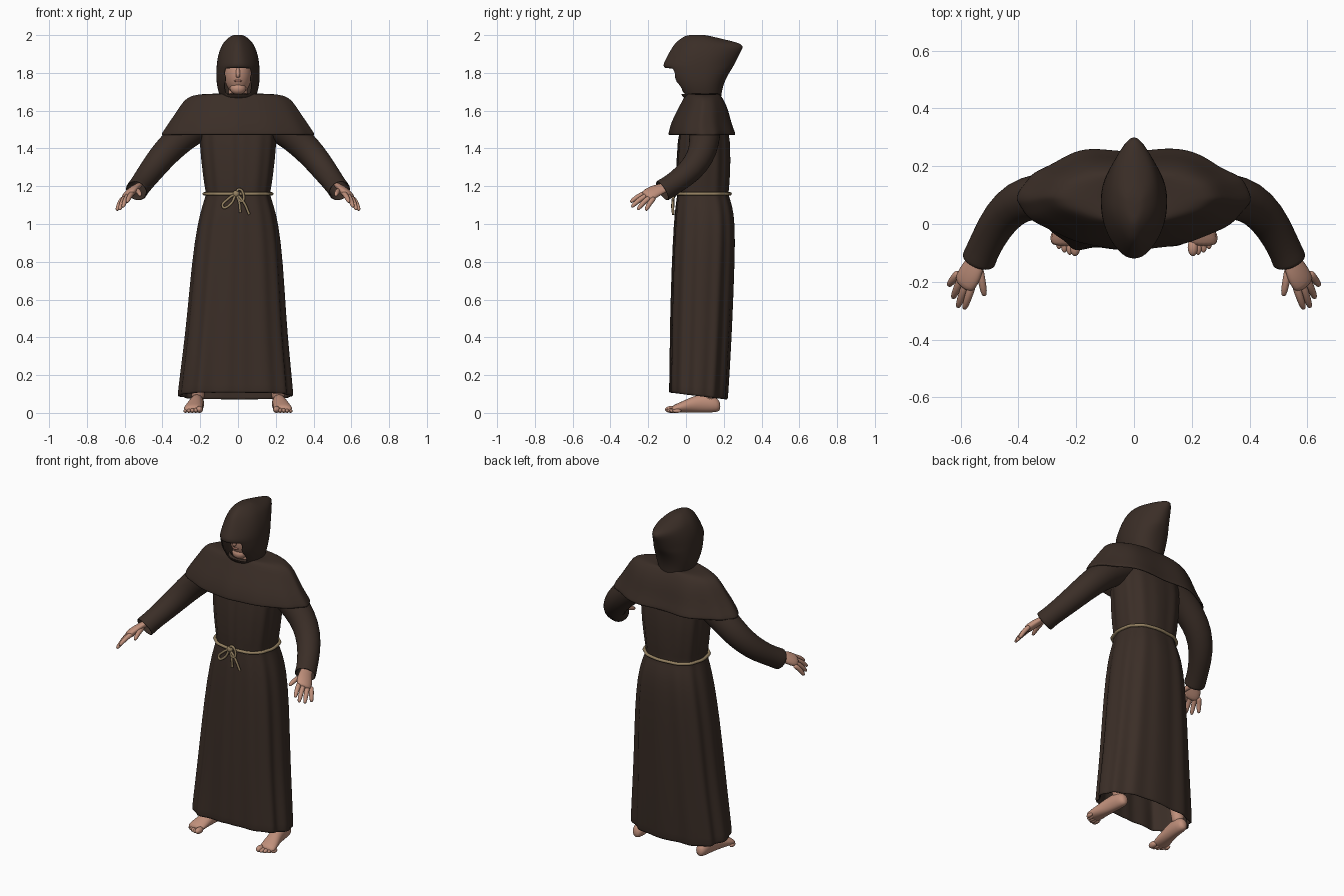
import bpy, bmesh
from math import sin, cos, pi, copysign, exp
from mathutils import Vector

if "Cube" in bpy.data.objects:
    bpy.data.objects.remove(bpy.data.objects["Cube"])


def material(name, rgb):
    m = bpy.data.materials.new(name)
    m.use_nodes = True
    m.diffuse_color = (*rgb, 1)
    bsdf = m.node_tree.nodes["Principled BSDF"]
    bsdf.inputs["Base Color"].default_value = (*rgb, 1)
    bsdf.inputs["Roughness"].default_value = 0.8
    return m


CLOTH = material("brown cloth", (0.043, 0.027, 0.02))
SKIN = material("skin", (0.53, 0.28, 0.2))
ROPE = material("tan rope", (0.3, 0.22, 0.12))
LIPS = material("lips", (0.4, 0.18, 0.13))


def finish(bm, name, mat, thick=0, smooth=1):
    """Turn a bmesh into a smooth object, optionally thickened inward."""
    bmesh.ops.recalc_face_normals(bm, faces=bm.faces)
    me = bpy.data.meshes.new(name)
    bm.to_mesh(me)
    bm.free()
    me.materials.append(mat)
    for p in me.polygons:
        p.use_smooth = True
    ob = bpy.data.objects.new(name, me)
    bpy.context.collection.objects.link(ob)
    if thick:
        mod = ob.modifiers.new("thickness", "SOLIDIFY")
        mod.thickness = thick
        mod.offset = -1
    if smooth:
        mod = ob.modifiers.new("smooth", "SUBSURF")
        mod.levels = mod.render_levels = smooth


def loft(rings, cap_start=True, cap_end=True):
    """Skin a list of closed rings with quads."""
    bm = bmesh.new()
    rows = [[bm.verts.new(p) for p in ring] for ring in rings]
    for lo, hi in zip(rows, rows[1:]):
        n = len(lo)
        for i in range(n):
            j = (i + 1) % n
            bm.faces.new((lo[i], lo[j], hi[j], hi[i]))
    if cap_start:
        bm.faces.new(rows[0])
    if cap_end:
        bm.faces.new(rows[-1])
    return bm


def ring(z, w, front, back, xc=0, power=2, front_power=None, yc=None,
         pinch=0, fold=0, count=12, n=64):
    """Horizontal cross-section; angle zero points to the front."""
    yc = (front + back) / 2 if yc is None else yc
    pts = []
    for i in range(n):
        a = 2 * pi * i / n
        s, c = sin(a), cos(a)
        e = 2 / (front_power if front_power and c > 0 else power)
        f = 1 + fold * (cos(count * a + 0.6) + 0.6 * cos((count // 2) * a + 2))
        x = w * copysign(abs(s) ** e, s) * (1 - pinch * c * c)
        y = ((front if c > 0 else back) - yc) * abs(c) ** e
        pts.append(Vector((xc + x * f, yc + y * f, z)))
    return pts


def tube(name, path, mat, side=(0, 0, 1), flat=1, n=12, thick=0, open_end=False):
    """Sweep an ellipse along (x, y, z, radius) points."""
    P = [Vector(p[:3]) for p in path]
    rings = []
    for k, p in enumerate(P):
        t = (P[min(k + 1, len(P) - 1)] - P[max(k - 1, 0)]).normalized()
        u = Vector(side)
        u = (u - t * u.dot(t)).normalized()
        v = t.cross(u)
        r = path[k][3]
        rings.append([p + u * r * cos(2 * pi * i / n) + v * r * flat * sin(2 * pi * i / n)
                      for i in range(n)])
    finish(loft(rings, not open_end, not open_end), name, mat, thick)


def ball(name, loc, size, mat):
    bm = bmesh.new()
    bmesh.ops.create_uvsphere(bm, u_segments=24, v_segments=16, radius=1)
    for v in bm.verts:
        v.co = Vector(loc) + Vector(a * b for a, b in zip(v.co, size))
    finish(bm, name, mat, smooth=0)


def rope(name, pts, radius, cyclic=False):
    cu = bpy.data.curves.new(name, "CURVE")
    cu.dimensions = "3D"
    cu.bevel_depth = radius
    cu.bevel_resolution = 2
    cu.resolution_u = 6
    cu.use_fill_caps = True
    sp = cu.splines.new("BEZIER")
    sp.bezier_points.add(len(pts) - 1)
    for b, p in zip(sp.bezier_points, pts):
        b.co = p
        b.handle_left_type = b.handle_right_type = "AUTO"
    sp.use_cyclic_u = cyclic
    cu.materials.append(ROPE)
    bpy.context.collection.objects.link(bpy.data.objects.new(name, cu))


# Robe: height, half width, front, back, fold depth
ROBE = [(0.09, 0.298, -0.086, 0.218, 0.026), (0.11, 0.298, -0.086, 0.22, 0.026),
        (0.3, 0.277, -0.084, 0.233, 0.025), (0.5, 0.257, -0.082, 0.243, 0.024),
        (0.8, 0.236, -0.073, 0.255, 0.022), (1.0, 0.211, -0.063, 0.258, 0.019),
        (1.1, 0.185, -0.054, 0.243, 0.015), (1.15, 0.169, -0.046, 0.224, 0.01),
        (1.17, 0.169, -0.046, 0.224, 0.01), (1.22, 0.178, -0.051, 0.23, 0.017),
        (1.45, 0.205, -0.048, 0.238, 0.017), (1.6, 0.2, -0.01, 0.2, 0),
        (1.66, 0.1, 0.02, 0.17, 0)]
robe_rings = []
for z, w, front, back, fold in ROBE:
    r = ring(z, w, front, back, xc=-0.015 * max(0, 1 - z), power=2.5, fold=fold, n=96)
    r[0].y += 0.008  # front seam groove
    for p in r:
        if p.y < 0.05:  # skirt fold falling over the right foot
            p.y -= 0.03 * max(0, 0.9 - z) * exp(-((p.x + 0.22) / 0.06) ** 2)
        if z < 0.2:     # hem drops towards the back
            p.z -= 0.12 * (p.y - 0.05)
    robe_rings.append(r)
finish(loft(robe_rings, cap_start=False), "robe", CLOTH, thick=0.012)

# Shoulder cape
CAPE = [(1.69, 0.09, 0.0, 0.175), (1.69, 0.17, 0.0, 0.178), (1.682, 0.245, -0.003, 0.185),
        (1.655, 0.286, -0.018, 0.205), (1.6, 0.32, -0.047, 0.228),
        (1.54, 0.361, -0.077, 0.24), (1.49, 0.394, -0.09, 0.258), (1.472, 0.404, -0.093, 0.263)]
cape_rings = []
for k, (z, w, front, back) in enumerate(CAPE):
    r = ring(z, w, front, back, power=2.2, front_power=1.75, fold=0.0015 * k)
    for p in r:
        if p.y > 0.1:  # shoulder blades with a hollow between them
            p.y -= 0.0015 * k * cos(2 * pi * p.x / 0.32)
    cape_rings.append(r)
finish(loft(cape_rings, cap_start=False, cap_end=False), "shoulder_cape", CLOTH, thick=0.01)

# Hood: height, half width, front, back, pinch of the front and back points
HOOD = [(1.655, 0.09, 0.0, 0.185, 0), (1.688, 0.1, -0.03, 0.187, 0),
        (1.74, 0.114, -0.07, 0.198, 0), (1.79, 0.115, -0.094, 0.222, 0.05),
        (1.822, 0.114, -0.108, 0.243, 0.15), (1.838, 0.113, -0.125, 0.252, 0.25),
        (1.87, 0.11, -0.108, 0.268, 0.3), (1.91, 0.101, -0.088, 0.288, 0.35),
        (1.945, 0.086, -0.066, 0.31, 0.42), (1.962, 0.075, -0.052, 0.27, 0.42),
        (1.98, 0.059, -0.03, 0.19, 0.35), (1.995, 0.038, -0.005, 0.13, 0.3),
        (2.002, 0.02, 0.02, 0.09, 0)]
bm = loft([ring(z, w, f, b, power=2.25, yc=0.08, pinch=p) for z, w, f, b, p in HOOD],
          cap_start=False)
opening = []
for face in bm.faces:
    c = face.calc_center_median()
    if c.y < 0.03 and abs(c.x) < 0.068 and 1.69 < c.z < 1.822:
        opening.append(face)
bmesh.ops.delete(bm, geom=opening, context="FACES")
finish(bm, "hood", CLOTH, thick=0.008)

# Head inside the hood
ball("head", (0, 0.062, 1.8), (0.074, 0.095, 0.118), SKIN)
ball("chin", (0, 0.014, 1.718), (0.042, 0.036, 0.034), SKIN)
ball("mouth", (0, -0.025, 1.757), (0.022, 0.007, 0.006), LIPS)
tube("nose", [(0, -0.022, 1.83, 0.01), (0, -0.034, 1.8, 0.011),
              (0, -0.038, 1.786, 0.013), (0, -0.028, 1.777, 0.01)], SKIN, side=(1, 0, 0))
tube("neck", [(0, 0.07, 1.6, 0.055), (0, 0.065, 1.68, 0.054), (0, 0.07, 1.76, 0.052)],
     SKIN, side=(1, 0, 0))

# Rope belt with a bow and two tails
belt = ring(1.16, 0.177, -0.056, 0.233, power=2.5, fold=0.01, n=48)
rope("rope_belt", belt, 0.009, cyclic=True)
knot = (-0.01, -0.063, 1.16)
ball("rope_knot", knot, (0.018, 0.014, 0.018), ROPE)
rope("bow_loop_right", [knot, (-0.05, -0.067, 1.135), (-0.08, -0.069, 1.09),
                        (-0.045, -0.072, 1.1), knot], 0.007)
rope("bow_loop_left", [knot, (0.005, -0.067, 1.184), (0.03, -0.067, 1.15),
                       (0.02, -0.07, 1.12), knot], 0.007)
rope("rope_tail_left", [knot, (0.03, -0.07, 1.115), (0.06, -0.068, 1.05)], 0.007)
rope("rope_tail_right", [knot, (0.006, -0.07, 1.115), (0.012, -0.071, 1.06)], 0.007)

# Sleeves, hands and feet on both sides
SLEEVE = [(0.14, 0.1, 1.56, 0.09), (0.25, 0.1, 1.5, 0.085), (0.33, 0.097, 1.432, 0.08),
          (0.4, 0.08, 1.36, 0.075), (0.46, 0.026, 1.282, 0.067),
          (0.505, -0.052, 1.222, 0.059), (0.53, -0.105, 1.188, 0.058), (0.538, -0.127, 1.175, 0.061)]
PALM = [(0.515, -0.06, 1.21, 0.03), (0.547, -0.13, 1.189, 0.036), (0.563, -0.165, 1.174, 0.046),
        (0.583, -0.2, 1.153, 0.047), (0.591, -0.218, 1.143, 0.037)]
FINGERS = {  # knuckle and tip
    "index_finger": ((0.56, -0.212, 1.164), (0.588, -0.295, 1.114)),
    "middle_finger": ((0.582, -0.207, 1.152), (0.61, -0.289, 1.088)),
    "ring_finger": ((0.6, -0.193, 1.14), (0.627, -0.257, 1.074)),
    "little_finger": ((0.612, -0.174, 1.132), (0.642, -0.213, 1.07)),
    "thumb": ((0.535, -0.155, 1.178), (0.517, -0.25, 1.15))}
FOOT = [(0.182, 0.212, 0.015, 0.035, 0.02), (0.165, 0.212, 0.033, 0.042, 0.04),
        (0.11, 0.215, 0.037, 0.052, 0.052), (0.05, 0.222, 0.039, 0.047, 0.047),
        (0, 0.23, 0.046, 0.036, 0.035), (-0.05, 0.238, 0.051, 0.025, 0.024),
        (-0.078, 0.24, 0.046, 0.019, 0.016)]
for side, s in (("left", 1), ("right", -1)):
    def flip(p):
        return (p[0] * s, *p[1:])

    tube(side + "_sleeve", [flip(p) for p in SLEEVE], CLOTH, n=24, thick=0.009, open_end=True)
    tube(side + "_palm", [flip(p) for p in PALM], SKIN,
         side=flip((0.05, 0.04, -0.035)), flat=0.5, n=16)
    for name, (a, b) in FINGERS.items():
        a, b = Vector(flip(a)), Vector(flip(b))
        path = []
        for t, r in ((-0.2, 0.012), (0.1, 0.015), (0.5, 0.014), (0.85, 0.012), (1, 0.007)):
            p = a.lerp(b, t)
            p.z += 0.03 * t * (1 - t)  # slight curl
            path.append((*p, r))
        tube(side + "_" + name, path, SKIN, n=10)
    # Foot sections run from heel to ball
    rings = [[(s * (xc + hw * cos(k * pi / 8)), y, max(0.002, zc + hh * sin(k * pi / 8)))
              for k in range(16)] for y, xc, hw, zc, hh in FOOT]
    finish(loft(rings), side + "_foot", SKIN)
    for k in range(5):
        size = 0.018 if k == 0 else 0.0135 - 0.0007 * k
        ball(f"{side}_toe_{k + 1}", (s * (0.204 + 0.0185 * k), -0.08 + 0.002 * k * k, size),
             (size, 0.031 - 0.002 * k, size), SKIN)
    tube(side + "_shin", [flip((0.213, 0.125, 0.05, 0.036)), flip((0.212, 0.12, 0.12, 0.036)),
                          flip((0.2, 0.1, 0.3, 0.05)), flip((0.18, 0.09, 0.5, 0.055))],
         SKIN, side=(1, 0, 0), n=16)
